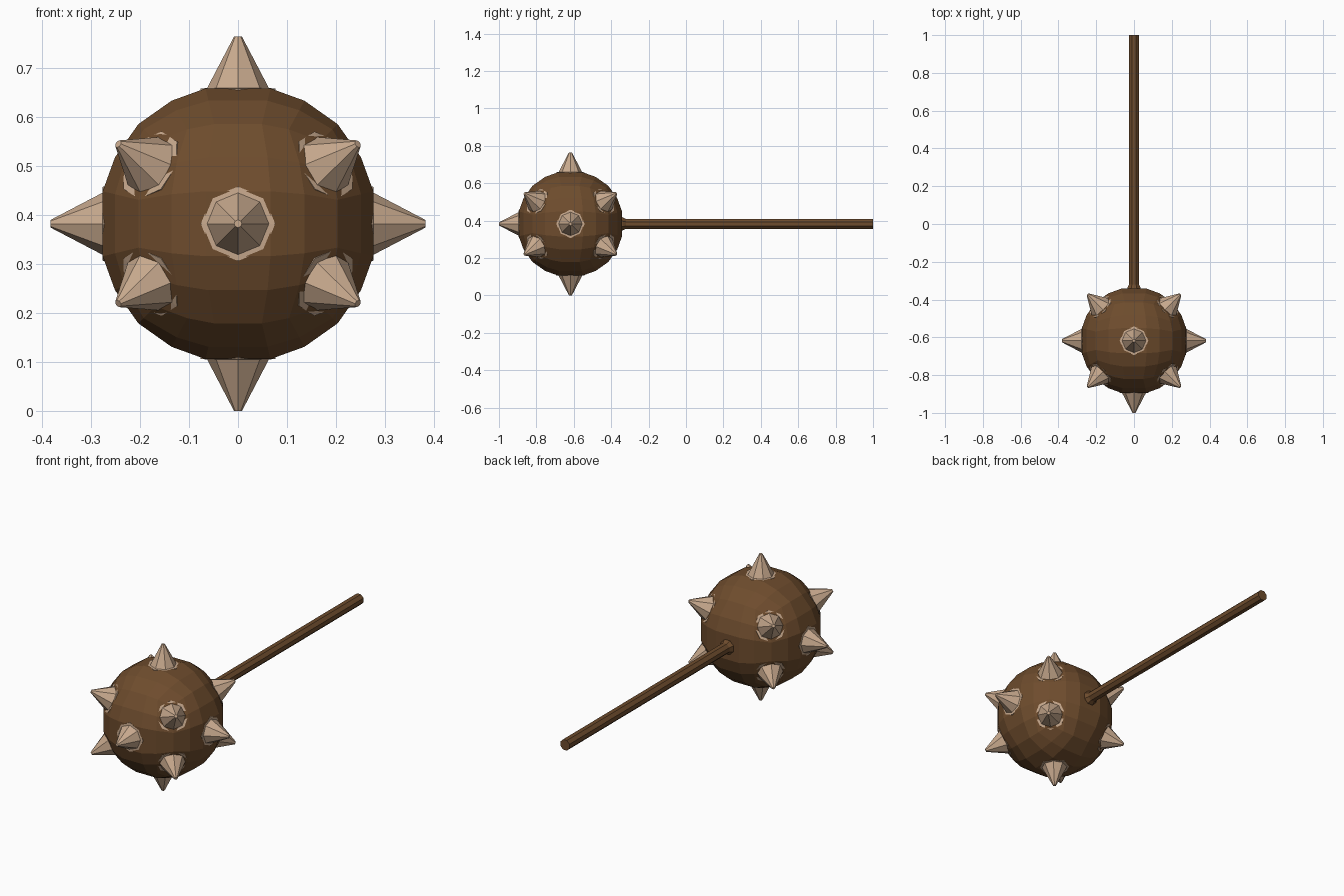
import bpy, bmesh, math
from mathutils import Vector, Matrix

if "Cube" in bpy.data.objects:
    bpy.data.objects.remove(bpy.data.objects["Cube"])

CENTRE = Vector((0, -0.618, 0.382))


def material(name, rgb):
    m = bpy.data.materials.new(name)
    m.diffuse_color = (*rgb, 1)
    m.use_nodes = True
    m.node_tree.nodes["Principled BSDF"].inputs["Base Color"].default_value = m.diffuse_color
    return m


WOOD = material("brown wood", (0.155, 0.072, 0.026))
BONE = material("pale bone", (0.58, 0.40, 0.27))


def finish(name, bm, mat):
    bmesh.ops.recalc_face_normals(bm, faces=bm.faces)
    me = bpy.data.meshes.new(name)
    bm.to_mesh(me)
    bm.free()
    me.materials.append(mat)
    ob = bpy.data.objects.new(name, me)
    bpy.context.collection.objects.link(ob)
    return ob


def lathe(name, profile, sides, direction, origin, mat, turn=0.0):
    """Stack of (radius, height) rings along a direction, capped at both ends."""
    d = Vector(direction).normalized()
    rot = d.to_track_quat('Z', 'Y').to_matrix().to_4x4()
    mtx = Matrix.Translation(origin) @ rot
    bm = bmesh.new()
    rings = []
    for r, h in profile:
        rings.append([bm.verts.new(mtx @ Vector((
            r * math.cos(turn + i * math.tau / sides),
            r * math.sin(turn + i * math.tau / sides), h))) for i in range(sides)])
    for a, b in zip(rings, rings[1:]):
        for i in range(sides):
            j = (i + 1) % sides
            bm.faces.new((a[i], a[j], b[j], b[i]))
    bm.faces.new(rings[0][::-1])
    bm.faces.new(rings[-1])
    return finish(name, bm, mat)


# Ball: five-by-five cube grid pushed out to a sphere
RADIUS = 0.2915
steps = (-1, -0.54, -0.24, 0.24, 0.54, 1)
bm = bmesh.new()
for axis in range(3):
    for sign in (-1, 1):
        grid = []
        for u in steps:
            row = []
            for v in steps:
                p = [0, 0, 0]
                p[axis], p[(axis + 1) % 3], p[(axis + 2) % 3] = sign, u, v
                row.append(bm.verts.new(Vector(p).normalized() * RADIUS + CENTRE))
            grid.append(row)
        for i in range(5):
            for j in range(5):
                bm.faces.new((grid[i][j], grid[i + 1][j],
                              grid[i + 1][j + 1], grid[i][j + 1]))
bmesh.ops.remove_doubles(bm, verts=bm.verts, dist=1e-4)
finish("ball", bm, WOOD)

# Spikes: five along the axes and eight on the diagonals
axial = [(1, 0, 0), (-1, 0, 0), (0, 0, 1), (0, 0, -1), (0, -1, 0)]
diagonal = [(x * 0.24, y * 0.24, z * 0.16)
            for x in (-1, 1) for y in (-1, 1) for z in (-1, 1)]
for dirs, base in ((axial, 0.2758), (diagonal, 0.280)):
    for n, d in enumerate(dirs):
        kind = "axis" if dirs is axial else "corner"
        lathe(f"{kind}_spike_{n + 1}",
              [(0.076, base - 0.008), (0.076, base), (0.063, base + 0.001),
               (0.008, 0.382)], 8, d, CENTRE, BONE)

# Handle: straight shaft with a small flare where it meets the ball
lathe("handle", [(0.042, 0.262), (0.038, 0.28), (0.0285, 0.297), (0.0285, 1.618)],
      8, (0, 1, 0), CENTRE, WOOD, math.pi / 8)
